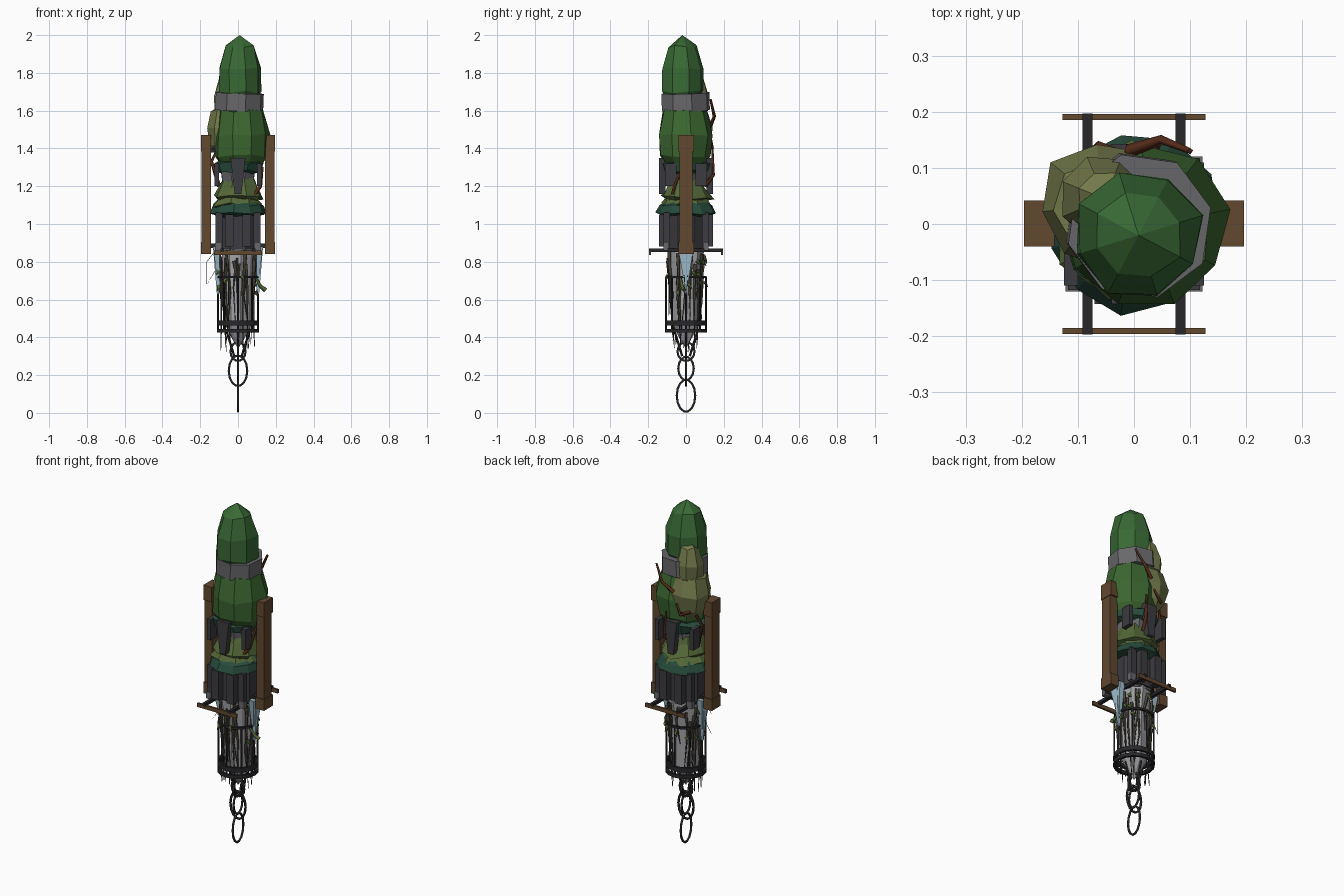
import bpy, bmesh, math, random
from mathutils import Vector

if "Cube" in bpy.data.objects:
    bpy.data.objects.remove(bpy.data.objects["Cube"])
random.seed(4)

def mat(name, r, g, b):
    m = bpy.data.materials.new(name)
    m.diffuse_color = (r, g, b, 1)
    m.use_nodes = True
    m.node_tree.nodes["Principled BSDF"].inputs["Base Color"].default_value = m.diffuse_color
    return m

GREEN = mat("leaf_green", .04, .14, .035)
MID = mat("leaf_mid", .045, .135, .03)
OLIVE = mat("leaf_olive", .17, .19, .07)
MOSS = mat("moss", .09, .14, .04)
TEAL = mat("dark_teal", .02, .07, .045)
WOOD = mat("wood", .12, .065, .028)
BRANCH = mat("branch", .09, .025, .01)
IRON = mat("iron", .02, .02, .024)
SLATE = mat("slate", .045, .045, .052)
STONE = mat("stone", .14, .14, .15)
ROCK = mat("pale_rock", .38, .38, .4)
ROOT = mat("root", .07, .06, .045)
WATER = mat("water", .35, .52, .62)

def finish(name, bm, material):
    bmesh.ops.recalc_face_normals(bm, faces=bm.faces)
    me = bpy.data.meshes.new(name)
    bm.to_mesh(me)
    bm.free()
    o = bpy.data.objects.new(name, me)
    bpy.context.collection.objects.link(o)
    me.materials.append(material)
    return o

def lathe(name, profile, n, material, c=(0, 0), turn=0, jitter=0, loop=False):
    """Faceted turned shape from (radius, z) pairs; radius 0 closes to a point."""
    bm = bmesh.new()
    rings = []
    for r, z in profile:
        k = 1 if r == 0 else n
        ring = []
        for i in range(k):
            a = turn + math.tau * i / n
            q = r * (1 + random.uniform(-jitter, jitter))
            dz = random.uniform(-jitter, jitter) * .15 if r else 0
            ring.append(bm.verts.new((c[0] + q * math.cos(a), c[1] + q * math.sin(a), z + dz)))
        rings.append(ring)
    pairs = list(zip(rings, rings[1:])) + ([(rings[-1], rings[0])] if loop else [])
    for a, b in pairs:
        for i in range(n):
            j = (i + 1) % n
            q = [a[i % len(a)], a[j % len(a)], b[j % len(b)], b[i % len(b)]]
            bm.faces.new(list(dict.fromkeys(q)))
    return finish(name, bm, material)

def band(name, r, z0, z1, t, n, material, c=(0, 0), turn=0):
    return lathe(name, [(r, z0), (r, z1), (r - t, z1), (r - t, z0)], n, material, c, turn, 0, True)

def box(name, lo, hi, material):
    bm = bmesh.new()
    bmesh.ops.create_cube(bm, size=1)
    for v in bm.verts:
        v.co = [(l + h) / 2 + k * (h - l) for l, h, k in zip(lo, hi, v.co)]
    return finish(name, bm, material)

def strip(name, pts, r0, r1, material, n=4, cyclic=False):
    """Thin tapered rod along points."""
    cu = bpy.data.curves.new(name, 'CURVE')
    cu.dimensions = '3D'
    cu.bevel_depth = 1
    cu.bevel_resolution = 0 if n == 4 else 1
    cu.use_fill_caps = True
    s = cu.splines.new('POLY')
    s.points.add(len(pts) - 1)
    s.use_cyclic_u = cyclic
    for i, p in enumerate(pts):
        s.points[i].co = (*p, 1)
        s.points[i].radius = r0 + (r1 - r0) * i / (len(pts) - 1)
    o = bpy.data.objects.new(name, cu)
    bpy.context.collection.objects.link(o)
    cu.materials.append(material)
    return o

def polar(r, a, z):
    return (r * math.cos(a), r * math.sin(a), z)

# Tree crowns
lathe("top_crown", [(0, 2.0), (.08, 1.94), (.115, 1.82), (.116, 1.7), (.075, 1.64), (0, 1.62)],
      8, GREEN, (.008, -.02), .3, .06)
lathe("main_crown", [(0, 1.62), (.12, 1.6), (.15, 1.47), (.14, 1.36), (.085, 1.28), (0, 1.28)],
      9, MID, (.018, -.005), .2, .05)
lathe("olive_crown_low", [(0, 1.62), (.085, 1.6), (.115, 1.5), (.1, 1.41), (.055, 1.36), (0, 1.36)],
      8, OLIVE, (-.055, .033), .1, .06)
lathe("olive_crown_high", [(0, 1.79), (.05, 1.77), (.078, 1.68), (.075, 1.6), (0, 1.56)],
      8, OLIVE, (-.052, .045), .4, .06)
o = band("stone_collar", .131, -.048, .045, .04, 8, STONE, turn=.25)
o.location = (.008, -.002, 1.648)
o.rotation_euler = (.03, .04, 0)

# Branches showing on the back and left
for pts in ([(-.01, .13, 1.52), (.05, .15, 1.57), (.1, .13, 1.66)],
            [(-.1, .1, 1.42), (-.06, .14, 1.4), (-.03, .13, 1.46)],
            [(-.1, .03, 1.2), (-.14, .05, 1.33), (-.1, .08, 1.42)],
            [(.02, .1, 1.2), (.04, .145, 1.26), (.03, .14, 1.4)],
            [(.06, -.08, 1.12), (.12, -.06, 1.2), (.13, -.02, 1.3)]):
    strip("branch", pts, .012, .006, BRANCH)

# Stone core and foliage skirts
lathe("stone_core", [(0, .86), (.1, .86), (.105, 1.02), (.085, 1.2), (.1, 1.3), (0, 1.3)], 8, STONE, turn=.39, jitter=.03)
lathe("dark_collar", [(.09, 1.34), (.13, 1.32), (.12, 1.28), (.08, 1.27)], 10, TEAL, turn=.1, jitter=.06)
lathe("moss_skirt_upper", [(.085, 1.24), (.105, 1.2), (.138, 1.14), (.1, 1.125)], 9, MOSS, turn=.2, jitter=.09)
lathe("moss_skirt_mid", [(.1, 1.15), (.14, 1.1), (.11, 1.08)], 8, MOSS, turn=.5, jitter=.09)
lathe("teal_skirt", [(.1, 1.13), (.135, 1.1), (.158, 1.055), (.1, 1.04)], 11, TEAL, jitter=.05)
lathe("lower_drum", [(0, .87), (.112, .87), (.112, 1.05), (0, 1.05)], 8, SLATE, turn=.39)

# Slate buttresses, mirrored on both axes
for s in (-1, 1):
    def y_span(a, b):
        return min(s * a, s * b), max(s * a, s * b)
    y0, y1 = y_span(.108, .143)
    o = box("shield_slab", (-.04, y0, 1.16), (.04, y1, 1.35), SLATE)
    for v in o.data.vertices:
        if v.co.z < 1.2:
            v.co.x *= .45
    for t in (-1, 1):
        x0, x1 = sorted((t * .083, t * .118))
        y0, y1 = y_span(.085, .118)
        box("corner_post", (x0, y0, .87), (x1, y1, 1.06), SLATE)
        x0, x1 = sorted((t * .1, t * .125))
        y0, y1 = y_span(.05, .11)
        box("upper_slab", (x0, y0, 1.2), (x1, y1, 1.32), SLATE)
        x0, x1 = sorted((t * .025, t * .07))
        y0, y1 = y_span(.1, .143)
        box("lower_slab", (x0, y0, .88), (x1, y1, 1.05), SLATE)
        # Small grey step at each corner
        x0, x1 = sorted((t * .09, t * .122))
        y0, y1 = y_span(.095, .12)
        box("corner_step", (x0, y0, .86), (x1, y1, .9), STONE)
    # Side posts with cap plates
    x0, x1 = sorted((s * .143, s * .193))
    box("side_post", (x0, -.034, .85), (x1, .034, 1.46), WOOD)
    x0, x1 = sorted((s * .142, s * .196))
    for z0, z1 in ((.84, .905), (1.385, 1.472)):
        box("post_cap", (x0, -.04, z0), (x1, .042, z1), WOOD)
    for z in (.885, 1.39):
        x0, x1 = sorted((s * .08, s * .16))
        box("post_tie", (x0, -.018, z - .012), (x1, .018, z + .012), IRON)
    # Planks and their beams
    y0, y1 = y_span(.185, .196)
    box("hanging_plank", (-.127, y0, .837), (.127, y1, .86), WOOD)
    box("plank_beam", (s * .083 - .009, -.197, .852), (s * .083 + .009, .197, .87), IRON)

# Hanging rock with roots
lathe("hanging_rock", [(0, .9), (.095, .88), (.082, .72), (.08, .6), (.072, .47), (.03, .39), (0, .34)],
      9, ROCK, jitter=.06)
for i in range(38):
    a = random.uniform(0, math.tau)
    z = random.uniform(.72, .87)
    e = random.uniform(.31, .62)
    pts = [polar(.098, a, z), polar(.088, a + random.uniform(-.2, .2), z * .6 + e * .4),
           polar(random.uniform(.06, .1), a + random.uniform(-.3, .3), e)]
    strip("root", pts, random.uniform(.005, .011), .002, ROOT)

# Leaf tufts among the roots
for i in range(16):
    a = random.uniform(0, math.tau)
    z = random.uniform(.6, .84)
    p = Vector(polar(.1, a, z))
    strip("leaf_tuft", [p, p + Vector(polar(.022, a + .8, -.025))], .013, .002, MOSS)
strip("leaf_spray", [(.09, -.03, .72), (.12, -.02, .67), (.145, -.01, .65)], .006, .013, MOSS)

# Water falls tapering down the sides
for s in (-1, 1):
    for dy, w, z in ((-.03, .014, .72), (0, .018, .63), (.028, .013, .7)):
        bm = bmesh.new()
        bmesh.ops.create_cube(bm, size=1)
        for v in bm.verts:
            top = v.co.z > 0
            v.co = (s * (.115 if top else .105) + v.co.x * .035 * (1 if top else .4),
                    dy * (1 if top else .4) + v.co.y * w * 2 * (1 if top else .2), .88 if top else z)
        finish("waterfall", bm, WATER)
strip("loose_wire", [(-.12, 0, .86), (-.165, 0, .8), (-.165, 0, .68), (-.11, 0, .77)], .0015, .0015, IRON)

# Iron cage
band("cage_top_ring", .109, .713, .725, .011, 16, IRON)
band("cage_mid_ring", .111, .462, .488, .014, 16, IRON)
band("cage_base_ring", .111, .425, .445, .014, 16, IRON)
for i in range(8):
    a = math.tau * i / 8
    strip("cage_bar", [polar(.105, a, .72), polar(.105, a, .43)], .0055, .0055, IRON)
    if i % 2 == 0:
        strip("cage_stay", [polar(.06, a, .43), polar(.035, a, .35), polar(.02, a, .3)], .006, .006, IRON)

# Chain links, alternating planes
def link(z, w, h, along_y):
    pts = []
    for i in range(14):
        a = math.tau * i / 14
        u, v = w * math.cos(a), z + h * math.sin(a)
        pts.append((0, u, v) if along_y else (u, 0, v))
    strip("chain_link", pts, .0065, .0065, IRON, 8, True)

link(.091, .049, .0845, True)
link(.223, .049, .081, False)
link(.235, .041, .062, True)
link(.325, .04, .05, False)
link(.325, .045, .05, True)
